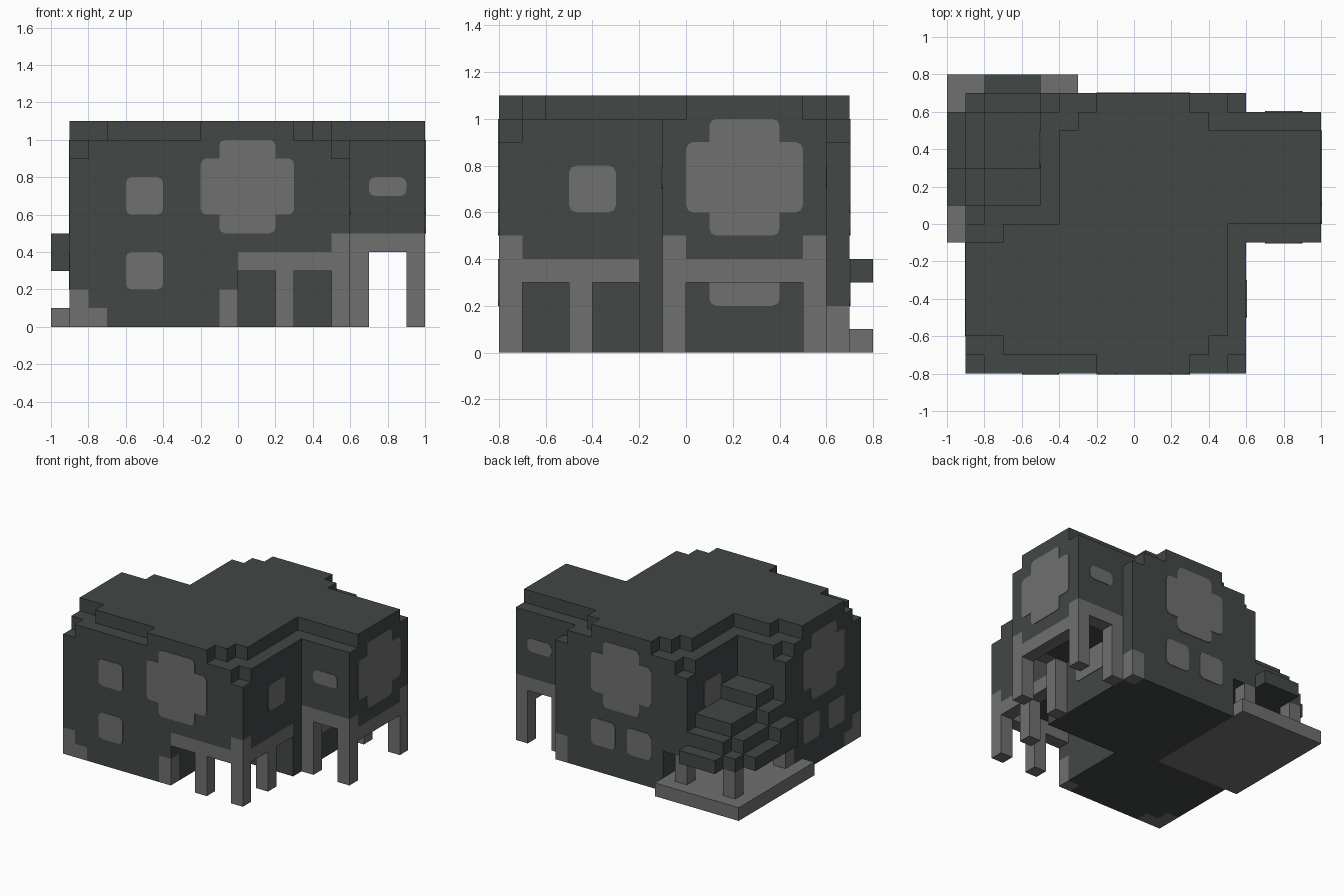
import bpy, bmesh
from mathutils import Vector

cube = bpy.data.objects.get("Cube")
if cube:
    bpy.data.objects.remove(cube, do_unlink=True)

UNIT = 0.1


def material(name, rgb):
    m = bpy.data.materials.new(name)
    m.use_nodes = True
    m.diffuse_color = (*rgb, 1)
    m.node_tree.nodes["Principled BSDF"].inputs["Base Color"].default_value = (*rgb, 1)
    return m


DARK = material("dark slate", (0.054, 0.065, 0.063))
GREY = material("mid grey", (0.162, 0.162, 0.162))


def finish(name, bm, mats):
    mesh = bpy.data.meshes.new(name)
    bm.to_mesh(mesh)
    bm.free()
    for m in mats:
        mesh.materials.append(m)
    obj = bpy.data.objects.new(name, mesh)
    bpy.context.collection.objects.link(obj)
    return obj


def cells(x0, x1, y0, y1, z0, z1):
    """All grid blocks inside a box, in block units."""
    return {(x, y, z) for x in range(x0, x1) for y in range(y0, y1) for z in range(z0, z1)}


def skin(name, solid, mats, painted=frozenset()):
    """Outer shell of a set of blocks; painted blocks use the second material."""
    bm = bmesh.new()
    verts = {}

    def vert(p):
        if p not in verts:
            verts[p] = bm.verts.new(Vector(p) * UNIT)
        return verts[p]

    for c in solid:
        for axis in range(3):
            for side in (0, 1):
                near = list(c)
                near[axis] += 2 * side - 1
                if tuple(near) in solid:
                    continue
                u, v = (axis + 1) % 3, (axis + 2) % 3
                ring = []
                for du, dv in ((0, 0), (1, 0), (1, 1), (0, 1)):
                    p = list(c)
                    p[axis] += side
                    p[u] += du
                    p[v] += dv
                    ring.append(vert(tuple(p)))
                face = bm.faces.new(ring if side else ring[::-1])
                face.material_index = int(c in painted)
    return finish(name, bm, mats)


def plate(name, axis, sign, at, outline, cut=0.03, thick=0.004):
    """Thin panel on a wall, convex corners trimmed; outline runs counter-clockwise."""
    pts = []
    for i, p in enumerate(outline):
        p, a, b = Vector(p), Vector(outline[i - 1]), Vector(outline[(i + 1) % len(outline)])
        into, out = (p - a).normalized(), (b - p).normalized()
        if into.cross(out) > 0:
            mid = p + (out - into) * cut * 0.3
            pts += [p - into * cut, mid, p + out * cut]
        else:
            pts.append(p)
    bm = bmesh.new()

    def ring(depth):
        return [bm.verts.new((depth, q.x, q.y) if axis == "x" else (q.x, depth, q.y)) for q in pts]

    back, front = ring(at), ring(at + sign * thick)
    bm.faces.new(front)
    for i in range(len(pts)):
        bm.faces.new((back[i - 1], back[i], front[i], front[i - 1]))
    bmesh.ops.recalc_face_normals(bm, faces=bm.faces)
    probe = max(bm.faces, key=lambda f: len(f.verts))
    if probe.normal["xy".index(axis)] * sign < 0:
        bmesh.ops.reverse_faces(bm, faces=bm.faces)
    return finish(name, bm, [GREY])


def pane(name, axis, sign, at, u, z, w=0.2, h=0.2):
    w, h = w / 2, h / 2
    plate(name, axis, sign, at, [(u - w, z - h), (u + w, z - h), (u + w, z + h), (u - w, z + h)])


def round_window(name, axis, sign, at, u, z=0.75):
    a, b = 0.25, 0.15
    shape = [(-b, -a), (b, -a), (b, -b), (a, -b), (a, b), (b, b),
             (b, a), (-b, a), (-b, b), (-a, b), (-a, -b), (-b, -b)]
    plate(name, axis, sign, at, [(u + p, z + q) for p, q in shape])


# Main house: L-shaped walls plus a raised wing
house = cells(-9, 6, -8, 1, 0, 10) | cells(-5, 6, 1, 7, 0, 10) | cells(6, 10, -1, 6, 4, 10)
# Stepped corners under the roof
for x, y in ((-9, -8), (5, -8), (5, 6), (-5, 6), (-9, 0)):
    house.discard((x, y, 9))
# Top roof layer
for x0, x1, y0, y1 in ((-9, 5, -6, -1), (-7, 4, -7, 0), (-2, 3, -8, 7),
                       (-4, 5, -6, 5), (-3, 4, 5, 6), (5, 10, 0, 5)):
    house |= cells(x0, x1, y0, y1, 10, 11)
# Open porch, and recess beneath the stairs
house -= cells(0, 6, -8, -2, 0, 4)
house -= cells(-9, -3, 0, 7, 0, 3) | cells(-9, -3, -1, 7, 0, 1)
# Grey trim: wing band, porch corner and footings
trim = cells(6, 10, -1, 0, 4, 5) | cells(6, 10, 5, 6, 4, 5) | cells(5, 6, -8, -7, 4, 5)
trim |= cells(-9, -8, -8, -7, 0, 2) | cells(-9, -7, -8, -7, 0, 1) | cells(-9, -8, -8, -6, 0, 1)
trim |= cells(-1, 0, -8, -7, 0, 2) | cells(5, 6, 6, 7, 0, 2)
skin("house_walls_and_roof", house, [DARK, GREY], trim)

# Porch posts and beams
porch = cells(0, 6, -8, -7, 3, 4) | cells(5, 6, -8, -2, 3, 4)
for x, y in ((2, -8), (5, -8), (5, -5)):
    porch |= cells(x, x + 1, y, y + 1, 0, 3)
skin("porch_frame", porch, [GREY])

# Wing legs and beam
legs = cells(9, 10, -1, 6, 3, 4)
for x in (6, 9):
    for y in (-1, 5):
        legs |= cells(x, x + 1, y, y + 1, 0, 4)
skin("wing_legs", legs, [GREY])

# Wrap-around stairs, each tread one block lower and wider
stairs = set()
reach = (3, 6, 7, 8)
for i, top in enumerate((7, 6, 5, 4)):
    for j in range(min(i, 2) + 1):
        stairs |= cells(-8 - j, -5, 1, reach[i - j], 3, top)
skin("stairs", stairs, [DARK])

# Stair base and posts
skin("stair_base", cells(-10, -3, -1, 8, 0, 1), [GREY])
posts = set()
for x, y in ((-9, 0), (-9, 6), (-5, 6)):
    posts |= cells(x, x + 1, y, y + 1, 1, 3)
skin("stair_posts", posts, [GREY])

# Large windows
round_window("front_large_window", "y", -1, -0.8, 0.05)
round_window("back_large_window", "y", 1, 0.7, 0.05)
round_window("right_large_window", "x", -1, -0.9, -0.35)
round_window("wing_large_window", "x", 1, 1.0, 0.25)

# Small windows
for z in (0.3, 0.7):
    pane("front_small_window", "y", -1, -0.8, -0.5, z)
for x in (-0.1, 0.2):
    pane("back_small_window", "y", 1, 0.7, x, 0.3)
for y in (-0.2, -0.5):
    pane("right_small_window", "x", -1, -0.9, y, 0.3)
pane("porch_upper_window", "x", 1, 0.6, -0.4, 0.7)
pane("stair_window", "x", -1, -0.5, 0.4, 0.7)
pane("under_wing_window", "x", 1, 0.6, 0.25, 0.3, w=0.3)
for sign, y in ((-1, -0.1), (1, 0.6)):
    pane("wing_slot_window", "y", sign, y, 0.8, 0.75, h=0.1)
